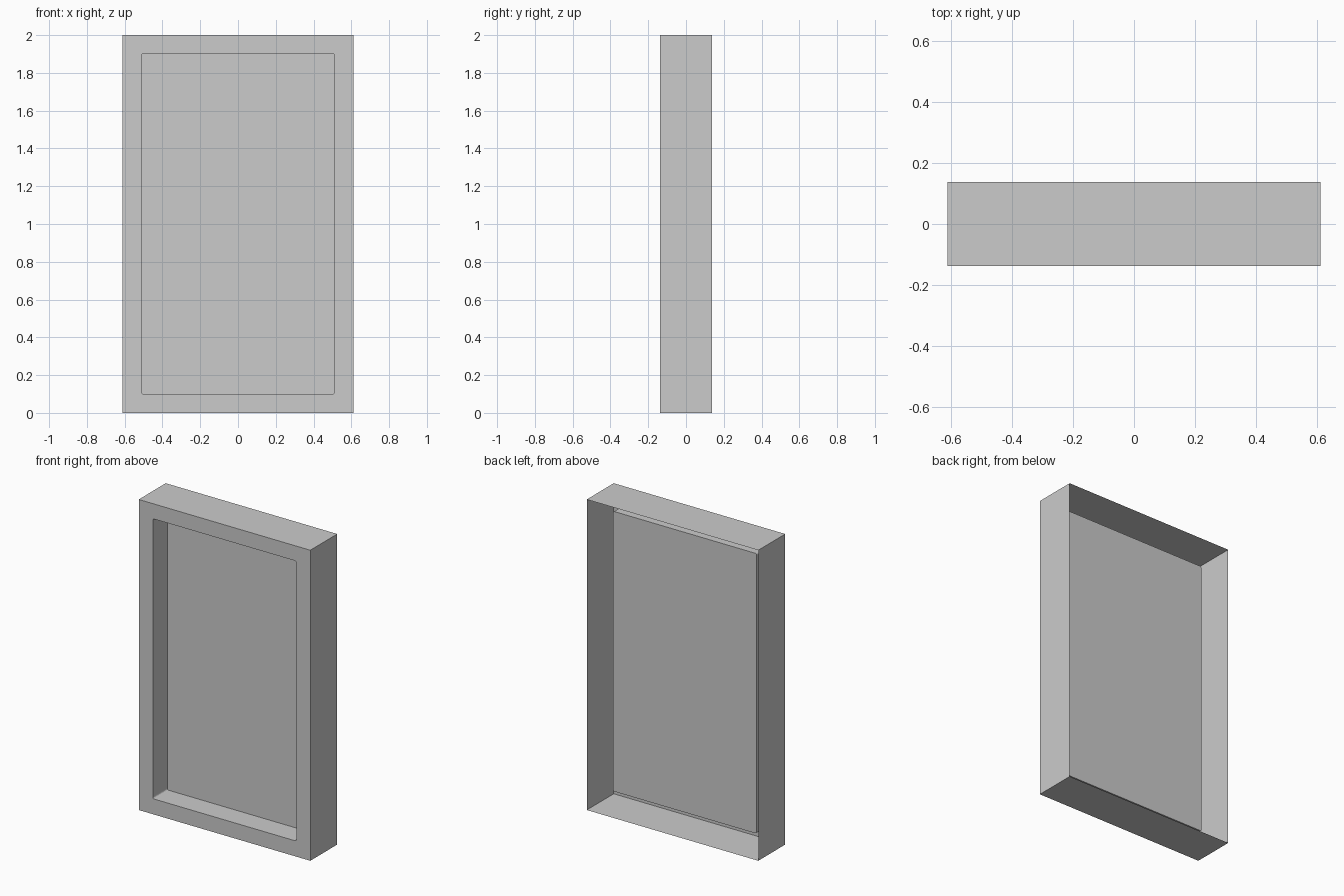
import bpy, bmesh
from math import sin, cos, pi

if "Cube" in bpy.data.objects:
    bpy.data.objects.remove(bpy.data.objects["Cube"])

W, H, D = 0.611, 2.0, 0.137      # half width, height, half depth
OX, Z0, Z1 = 0.511, 0.10, 1.903  # opening half width, bottom, top
R, SEG = 0.01, 3                 # opening corner radius and segments
PANEL_Y = -D + 0.148             # depth of the recessed panel

bm = bmesh.new()


def loop(points, y):
    return [bm.verts.new((x, y, z)) for x, z in points]


def bridge(a, b):
    n = len(a)
    for i in range(n):
        j = (i + 1) % n
        bm.faces.new((a[i], a[j], b[j], b[i]))


outer = [(W, H), (-W, H), (-W, 0), (W, 0)]
centres = [(OX - R, Z1 - R), (-OX + R, Z1 - R), (-OX + R, Z0 + R), (OX - R, Z0 + R)]
inner = [(cx + R * cos((k + s / SEG) * pi / 2), cz + R * sin((k + s / SEG) * pi / 2))
         for k, (cx, cz) in enumerate(centres) for s in range(SEG + 1)]

# Outer walls, open at the back
front = loop(outer, -D)
bridge(front, loop(outer, D))

# Front border: corner fans and side strips around the opening
rim = loop(inner, -D)
m = SEG + 1
ring_faces = []
for k in range(4):
    for s in range(SEG):
        ring_faces.append(bm.faces.new((front[k], rim[k * m + s], rim[k * m + s + 1])))
    n = (k + 1) % 4
    bm.faces.new((front[k], rim[k * m + SEG], rim[n * m], front[n]))

# Recess walls and panel
floor = loop(inner, PANEL_Y)
bridge(rim, floor)
bm.faces.new(floor)

# Make the border face forward and everything else follow it
bmesh.ops.recalc_face_normals(bm, faces=bm.faces[:])
bm.normal_update()
if ring_faces[0].normal.y > 0:
    bmesh.ops.reverse_faces(bm, faces=bm.faces[:])

mesh = bpy.data.meshes.new("recessed_panel_frame")
bm.to_mesh(mesh)
bm.free()
obj = bpy.data.objects.new("recessed_panel_frame", mesh)
bpy.context.collection.objects.link(obj)
